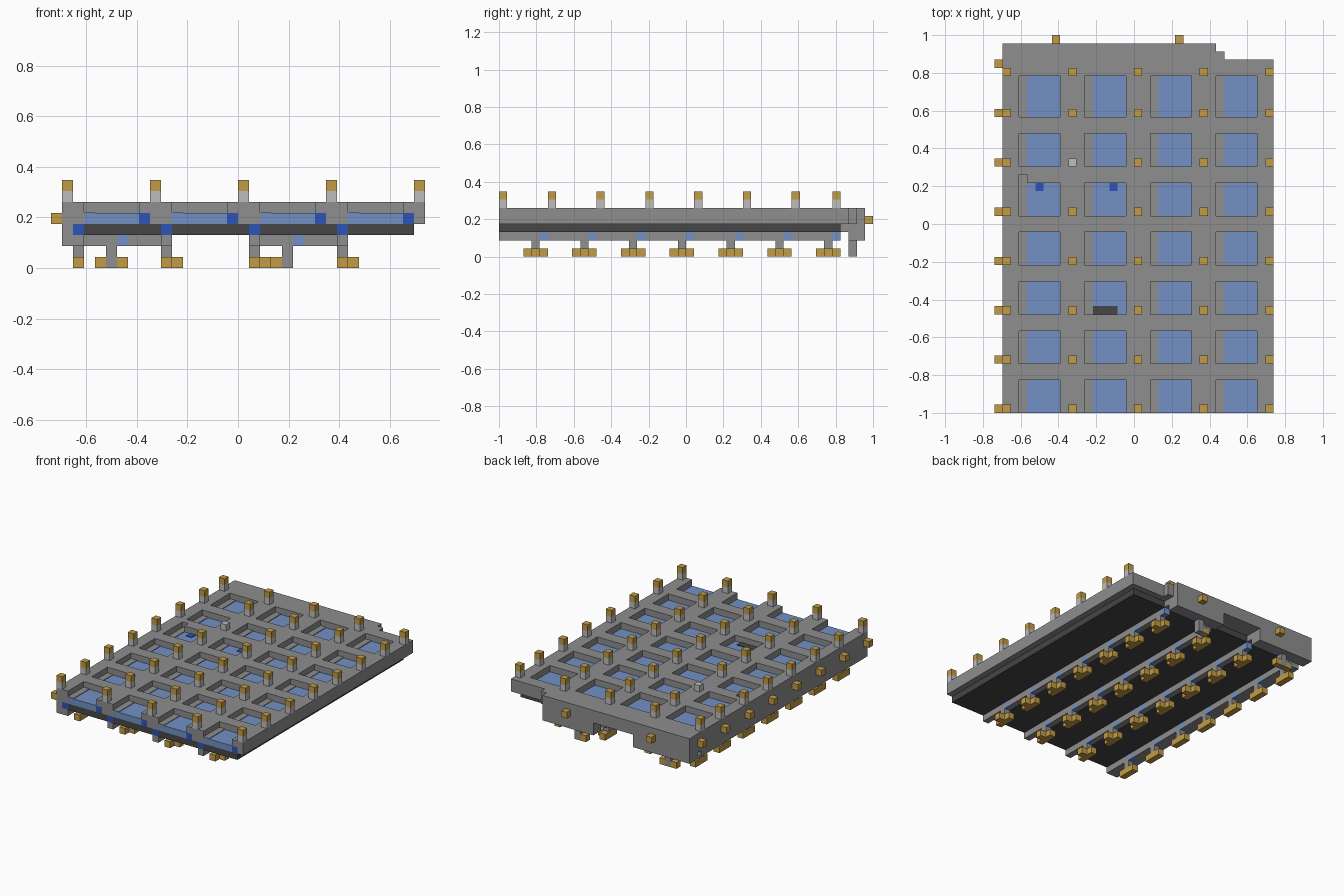
import bpy
import bmesh

old = bpy.data.objects.get("Cube")
if old:
    bpy.data.objects.remove(old)

U = 2 / 46          # one block of the building grid
WIDE = 34           # blocks across
COLS = [0, 8, 16, 24]
ROWS = range(0, 42, 6)
LENGTH = 42         # blocks from the front to the back wall
THIN = 0.1


def material(name, rgb):
    m = bpy.data.materials.new(name)
    lin = [((c / 255 + 0.055) / 1.055) ** 2.4 for c in rgb] + [1]
    m.use_nodes = True
    m.diffuse_color = lin
    m.node_tree.nodes["Principled BSDF"].inputs["Base Color"].default_value = lin
    return m


GREY = material("mid grey", (142, 142, 142))
PALE = material("pale grey", (190, 190, 190))
DARK = material("charcoal", (70, 70, 70))
GOLD = material("gold", (194, 156, 70))
SKY = material("light blue", (115, 145, 196))
BLUE = material("deep blue", (46, 84, 184))


def blocks(name, mat, boxes):
    """One object from boxes given as (x0, x1, y0, y1, z0, z1) in blocks."""
    bm = bmesh.new()
    for x0, x1, y0, y1, z0, z1 in boxes:
        verts = bmesh.ops.create_cube(bm, size=1)["verts"]
        for v in verts:
            v.co.x = ((x0 if v.co.x < 0 else x1) - WIDE / 2) * U
            v.co.y = (y0 if v.co.y < 0 else y1) * U - 1
            v.co.z = (z0 if v.co.z < 0 else z1) * U
    mesh = bpy.data.meshes.new(name)
    bm.to_mesh(mesh)
    bm.free()
    mesh.materials.append(mat)
    ob = bpy.data.objects.new(name, mesh)
    bpy.context.collection.objects.link(ob)
    return ob


def cell(x, y, z):
    return (x, x + 1, y, y + 1, z, z + 1)


# top lattice: long rails and cross bars around the windows
rails = [(1, 3)] + [(c, c + 3) for c in (8, 16, 24)] + [(32, 34)]
bars = []
for c in COLS:
    for r in ROWS[:-1]:
        if c == 0 and r == 24:
            bars += [(4, 8, 28, 30, 5, 6), (3, 4, 29, 30, 5, 6)]
        else:
            bars.append((c + 3, c + 8, r + 4, r + 6, 5, 6))
    bars.append((c + 3, c + 8, 41, LENGTH, 5, 6))
blocks("top_rails", GREY, [(a, b, 0, LENGTH, 5, 6) for a, b in rails])
blocks("top_cross_bars", GREY, bars)

# channel layer under the lattice
blocks("channel_panels", SKY, [(c + 3, c + 8, 0, LENGTH, 4, 5) for c in COLS])
blocks("channel_lines", BLUE, [(c + 8, c + 9, 0, LENGTH, 4, 5) for c in COLS])
blocks("channel_walls", GREY,
       [(max(c + 1, 1), c + 3, 0, LENGTH, 4, 5) for c in COLS]
       + [(33, 34, 0, LENGTH, 4, 5)])
blocks("window_ledges", GREY, [(c + 3, c + 4, 0, LENGTH, 5, 5 + THIN) for c in COLS])

# small patches on the window floors
blocks("blue_patches", BLUE, [(x, x + 1, 27, 28, 5, 5 + THIN) for x in (5, 14)])
blocks("dark_patch", DARK, [(12, 15, 12, 13, 5, 5 + THIN)])

# base plate, lower lines and outer wall
blocks("base_plate", DARK,
       [(c + 3, min(c + 10, 33), 0, LENGTH, 3, 4) for c in COLS])
blocks("lower_lines", BLUE, [(c + 2, c + 3, 0, LENGTH, 3, 4) for c in COLS])
blocks("outer_wall", GREY, [(1, 2, 0, LENGTH, 2, 4)])

# beams beneath, with a blue block beside every foot
beams, inserts = [], []
for c in COLS:
    for r in ROWS:
        beams.append((c + 2, c + 3, r, r + 5, 2, 3))
        inserts.append(cell(c + 2, r + 5, 2))
blocks("bottom_beams", GREY, beams)
blocks("beam_inserts", SKY, inserts)

# feet: stem and gold pad with side arms
stems, pads = [], []
for c in COLS:
    for r in ROWS:
        stems.append(cell(c + 2, r + 4, 1))
        pads.append((c + 2, c + 3, r + 3, r + 6, 0, 1))
        if c:
            pads.append(cell(c + 3, r + 4, 0))
blocks("foot_stems", GREY, stems)
blocks("foot_pads", GOLD, pads)

# stepped back wall with two lower parts
wall = [(1, 27, 42, 45, 4, 6), (27, 28, 42, 44, 4, 6), (28, 34, 42, 43, 4, 6)]
for a, mid, b in ((1, 6, 11), (18, 22, 27)):
    wall += [(a, b, 42, 45, 3, 4), (a, mid, 43, 45, 2, 3),
             (mid + 1, b, 43, 45, 2, 3), cell(mid, 44, 2)]
blocks("back_wall", GREY, wall)
blocks("back_wall_inserts", SKY, [cell(x, 43, 2) for x in (6, 22)])
blocks("back_legs", GREY, [(x, x + 1, 43, 44, 0, 2) for x in (5, 21)])
blocks("back_leg_pads", GOLD, [cell(x, 43, 0) for x in (4, 6, 20)])

# upright pins; one has lost its tip
spots = [(x, y) for x in range(1, WIDE, 8) for y in [*ROWS, 41]]
blocks("pin_stems", PALE, [cell(x, y, 6) for x, y in spots])
blocks("pin_tips", GOLD, [cell(x, y, 7) for x, y in spots if (x, y) != (9, 30)])

# contacts on the side and back
blocks("side_contacts", GOLD, [cell(0, y, 4) for y in [*ROWS, 42]])
blocks("back_contacts", GOLD, [cell(x, 45, 4) for x in (7, 22)])
